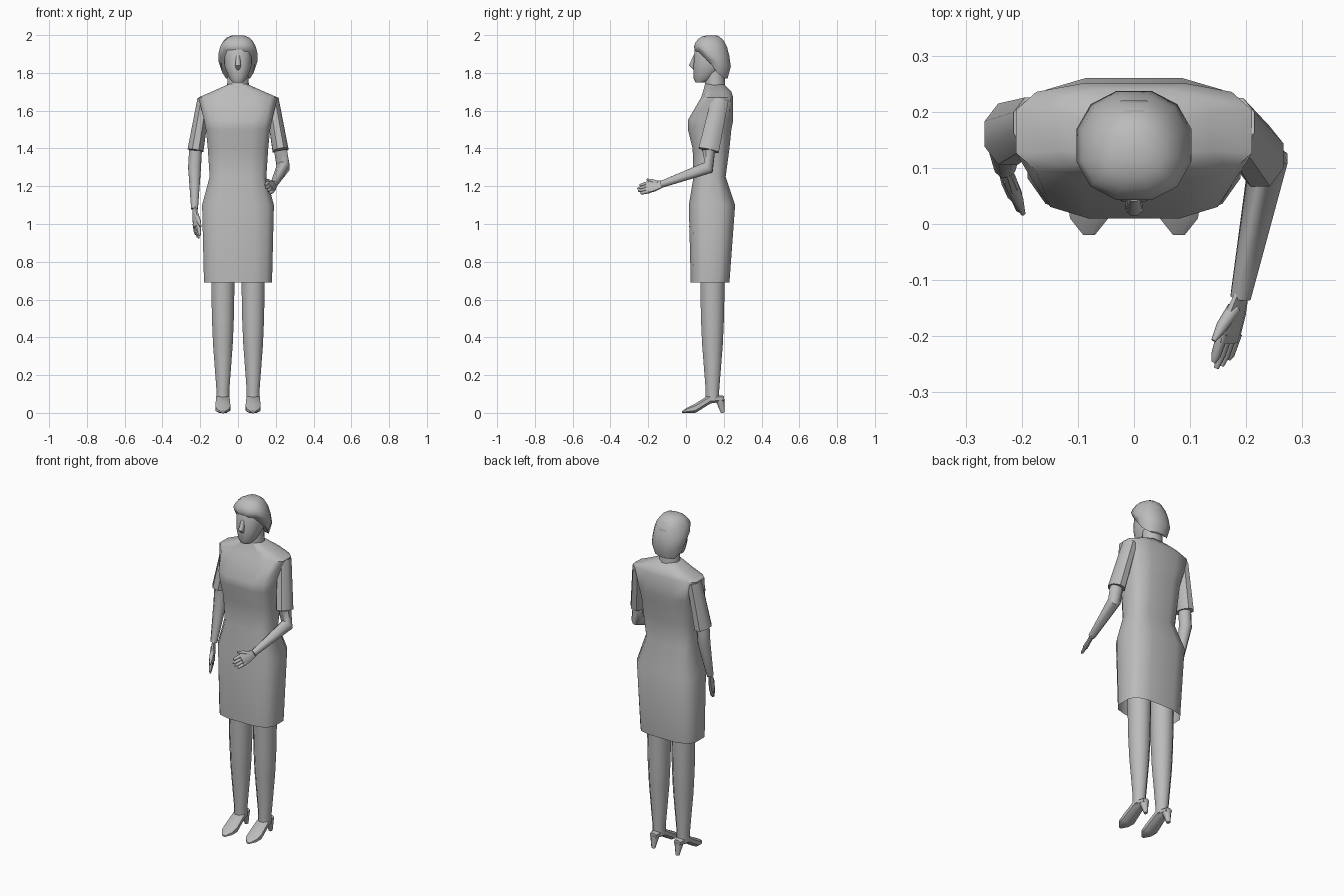
import bpy, bmesh, math
from mathutils import Vector

if "Cube" in bpy.data.objects:
    bpy.data.objects.remove(bpy.data.objects["Cube"])

shade = (.5, .5, .5, 1)
grey = bpy.data.materials.new("plain grey")
grey.use_nodes = True
grey.diffuse_color = shade
grey.node_tree.nodes["Principled BSDF"].inputs["Base Color"].default_value = shade


def loft(name, rings, open_start=False):
    """Skin a list of equal-length point rings and close the ends."""
    bm = bmesh.new()
    rows = [[bm.verts.new(point) for point in ring] for ring in rings]
    count = len(rows[0])
    for lower, upper in zip(rows, rows[1:]):
        for i in range(count):
            j = (i + 1) % count
            bm.faces.new((lower[i], lower[j], upper[j], upper[i]))
    if not open_start:
        bm.faces.new(rows[0])
    bm.faces.new(rows[-1])
    bmesh.ops.recalc_face_normals(bm, faces=bm.faces)
    mesh = bpy.data.meshes.new(name)
    bm.to_mesh(mesh)
    bm.free()
    mesh.materials.append(grey)
    obj = bpy.data.objects.new(name, mesh)
    bpy.context.collection.objects.link(obj)
    bpy.ops.object.select_all(action="DESELECT")
    obj.select_set(True)
    bpy.context.view_layer.objects.active = obj
    bpy.ops.object.shade_smooth_by_angle(angle=math.radians(50))


def outline(count, power=1):
    """Unit rounded outline; a power of one is round, smaller is boxier."""
    points = []
    widest = math.cos(math.pi / count) ** power
    for i in range(count):
        angle = math.tau * (i + .5) / count
        x, y = math.cos(angle), math.sin(angle)
        points.append((math.copysign(abs(x) ** power, x) / widest,
                       math.copysign(abs(y) ** power, y) / widest))
    return points


def body(name, sections, power, open_start=False):
    """Stack level sections given as height, half width, front y, back y."""
    rings = []
    for height, width, front, back in sections:
        middle, depth = (front + back) / 2, (back - front) / 2
        rings.append([(width * x, middle + depth * y, height) for x, y in outline(12, power)])
    loft(name, rings, open_start)


def limb(name, points, radii, side=Vector((1, 0, 0)), flat=1):
    """Tube through the points; flat scales it across the side direction."""
    rings = []
    last = len(points) - 1
    for i, (point, radius) in enumerate(zip(points, radii)):
        along = (points[min(i + 1, last)] - points[max(i - 1, 0)]).normalized()
        u = (side - along * side.dot(along)).normalized()
        v = along.cross(u) * flat
        rings.append([point + (u * x + v * y) * radius for x, y in outline(8)])
    loft(name, rings)


def hand(name, wrist, tip, across):
    """Flat palm with four fanned fingers and a thumb."""
    across = across.normalized()
    reach = tip - wrist

    def spot(along, sideways=0):
        return wrist + reach * along + across * sideways

    limb(name + "_palm", [spot(-.1), spot(.25), spot(.6)], [.018, .03, .034], across, .4)
    for finger in range(4):
        fan = (1.5 - finger) / 60
        length = 1 - abs(finger - 1.3) / 12
        limb(f"{name}_finger_{finger}", [spot(.5, fan), spot(.8, fan), spot(length, fan)],
             [.01, .008, .004], across)
    limb(name + "_thumb", [spot(.15, .01), spot(.4, .035), spot(.6, .05)],
         [.012, .01, .004], across)


# Dress, from the open hem up to the neckline
body("dress", [
    (.69, .18, .025, .23),
    (1.1, .19, .015, .26),
    (1.25, .15, .04, .21),
    (1.4, .16, .035, .23),
    (1.5, .17, .01, .24),
    (1.55, .18, .01, .25),
    (1.67, .21, .08, .25),
    (1.7, .14, .09, .24),
    (1.74, .05, .1, .2),
], .6, open_start=True)

# Neck, face and nose
body("neck", [(1.7, .06, .1, .21), (1.85, .05, .1, .2)], 1)
body("head", [
    (1.75, .03, .05, .1),
    (1.77, .045, .04, .15),
    (1.83, .07, .04, .2),
    (1.93, .075, .045, .22),
    (1.97, .06, .07, .2),
], .9)
limb("nose", [Vector((0, .05, 1.89)), Vector((0, .03, 1.84)), Vector((0, .05, 1.82))],
     [.01, .015, .01])

# Bobbed hair: a dome whose rim is high over the brow and low at the nape
hair = []
for step in range(6):
    climb = math.radians(16 * step)
    ring = []
    for x, y in outline(12, .9):
        rim = 1.92 - .15 * min(1, max(0, y * .75 + .55))
        spread = math.cos(climb) ** .7 if step else .8 - .15 * min(y, 0)
        ring.append((.105 * spread * x, .14 + .1 * spread * y,
                     rim + (2 - rim) * math.sin(climb)))
    hair.append(ring)
loft("hair", hair)

# Arms: the left one reaches forward, the right one hangs
arms = {
    "left": dict(shoulder=(.18, .18, 1.66), cuff=(.225, .12, 1.39), elbow=(.24, .12, 1.3),
                 wrist=(.19, -.13, 1.21), tip=(.15, -.26, 1.18), across=(-.5, 0, .9)),
    "right": dict(shoulder=(-.18, .18, 1.66), cuff=(-.225, .16, 1.39), elbow=(-.23, .16, 1.3),
                  wrist=(-.23, .1, 1.08), tip=(-.21, .04, .92), across=(.4, -.9, 0)),
}
for label, arm in arms.items():
    joint = {part: Vector(place) for part, place in arm.items()}
    limb(label + "_sleeve", [joint["shoulder"], joint["cuff"]], [.035, .042], flat=1.3)
    limb(label + "_forearm", [joint["cuff"], joint["elbow"], joint["wrist"]], [.034, .034, .018])
    hand(label + "_hand", joint["wrist"], joint["tip"], joint["across"])

# Legs and heeled shoes
for label, center in (("left", .08), ("right", -.08)):
    leg = [Vector((center, .14, height)) for height in (.9, .5, .36, .12, .07)]
    limb(label + "_leg", leg, [.065, .058, .052, .034, .034], flat=1.05)

    # Shoe sections from toe to back: y, underside, top, half width
    shoe = []
    for y, low, high, width in [(-.02, 0, .01, .01), (.01, 0, .03, .034), (.05, 0, .05, .04),
                                (.13, .05, .1, .035), (.2, .06, .09, .02)]:
        middle, depth = (low + high) / 2, (high - low) / 2
        shoe.append([(center + width * x, y, middle + depth * z) for x, z in outline(8, .8)])
    loft(label + "_shoe", shoe)
    limb(label + "_heel", [Vector((center, .18, .07)), Vector((center, .195, 0))], [.024, .01])
